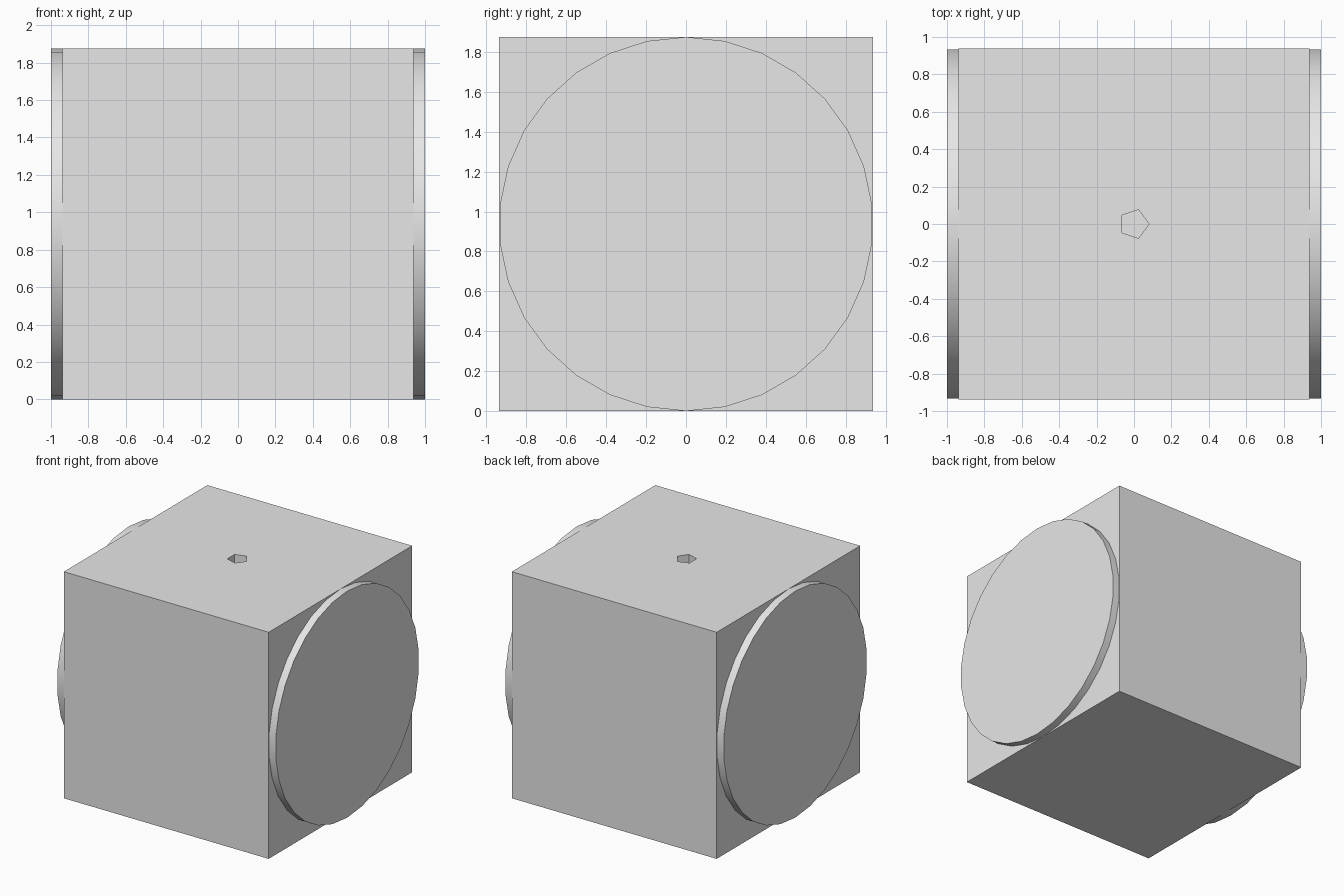
import bpy
from math import pi

cube = bpy.data.objects.get("Cube")
if cube:
    bpy.data.objects.remove(cube, do_unlink=True)

HALF = 0.9375      # half the side of the block
DISC = 0.0625      # thickness of each side disc
HOLE_R = 0.08
HOLE_DEPTH = 0.5

grey = bpy.data.materials.new("light_grey")
grey.use_nodes = True
grey.diffuse_color = (0.8, 0.8, 0.8, 1)
grey.node_tree.nodes["Principled BSDF"].inputs["Base Color"].default_value = (0.8, 0.8, 0.8, 1)


def finish(name):
    """Name the active object and give it the material."""
    obj = bpy.context.object
    obj.name = name
    obj.data.materials.append(grey)
    return obj


# Main block
bpy.ops.mesh.primitive_cube_add(size=2 * HALF, location=(0, 0, HALF))
block = finish("block")

# Five-sided hole in the top, with one corner towards +x
bpy.ops.mesh.primitive_cylinder_add(vertices=5, radius=HOLE_R, depth=2 * HOLE_DEPTH,
                                    location=(0, 0, 2 * HALF), rotation=(0, 0, -pi / 2))
cutter = finish("hole_cutter")
cutter.hide_render = True
cutter.hide_viewport = True
cut = block.modifiers.new("hole", "BOOLEAN")
cut.operation = "DIFFERENCE"
cut.solver = "EXACT"
cut.object = cutter
bpy.context.view_layer.objects.active = block
bpy.ops.object.select_all(action="DESELECT")
block.select_set(True)
bpy.ops.object.modifier_apply(modifier=cut.name)
bpy.data.objects.remove(cutter, do_unlink=True)

# Round discs on both sides, each with a corner at the very top
for side, name in ((1, "left_disc"), (-1, "right_disc")):
    bpy.ops.mesh.primitive_cylinder_add(vertices=30, radius=HALF, depth=DISC,
                                        location=(side * (HALF + DISC / 2), 0, HALF),
                                        rotation=(pi / 2, 0, pi / 2))
    finish(name)
    bpy.ops.object.shade_smooth_by_angle()
